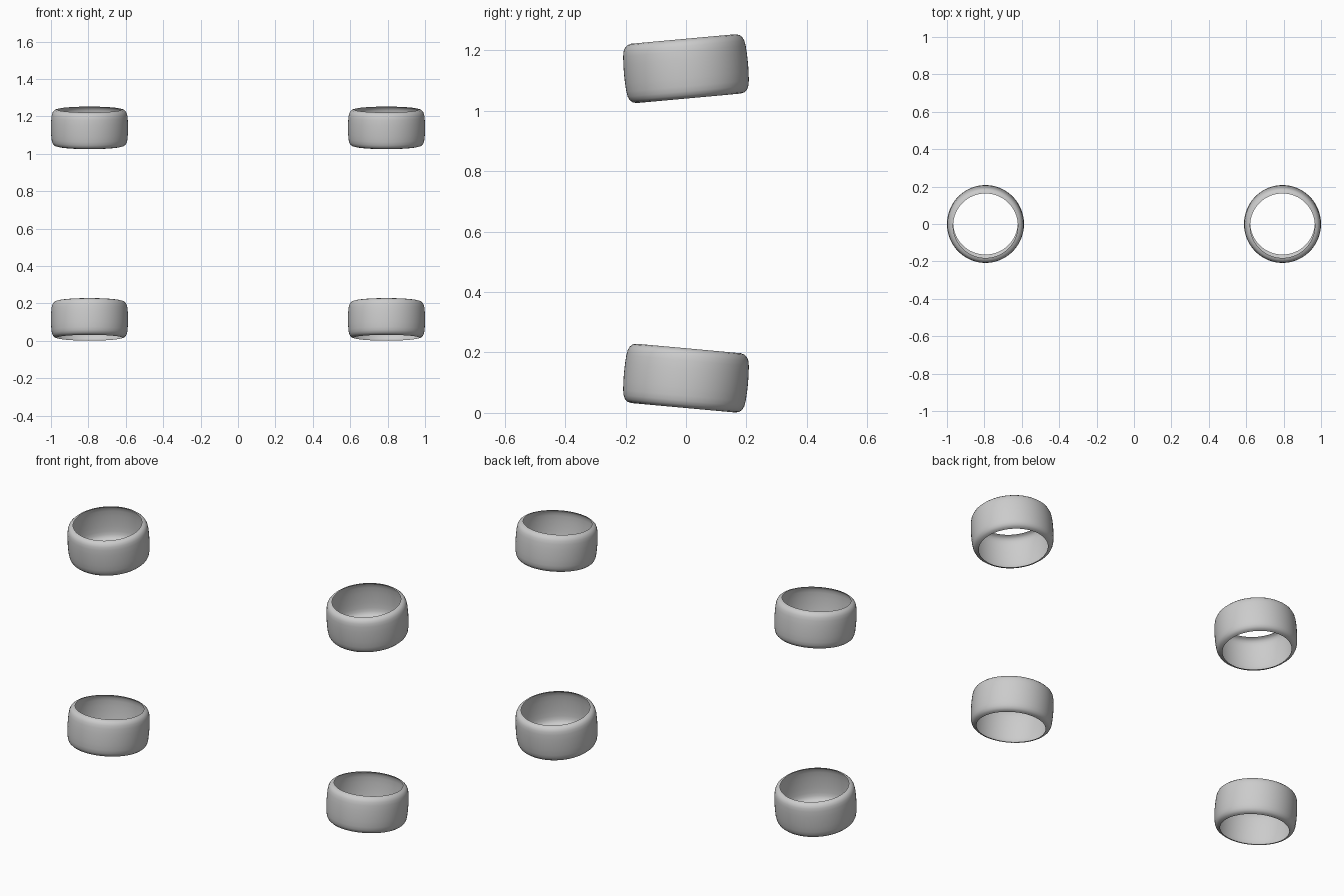
import bpy, bmesh, math
from mathutils import Matrix

if "Cube" in bpy.data.objects:
    bpy.data.objects.remove(bpy.data.objects["Cube"])

# Upper half of the band's bulged cross-section (radius, height); mirrored for the lower half
HALF = [(0.206, 0.0), (0.2053, 0.03), (0.2035, 0.058), (0.2005, 0.075),
        (0.195, 0.087), (0.186, 0.095), (0.173, 0.0985)]
PROFILE = [(r, -z) for r, z in reversed(HALF[1:])] + HALF
SIDES = 64


def band(name, x, z, tilt):
    """Thin open ring with rolled-in rims, tilted about x."""
    bm = bmesh.new()
    loops = [[bm.verts.new((r * math.cos(2 * math.pi * i / SIDES),
                            r * math.sin(2 * math.pi * i / SIDES), h))
              for i in range(SIDES)] for r, h in PROFILE]
    for a, b in zip(loops, loops[1:]):
        for i in range(SIDES):
            j = (i + 1) % SIDES
            bm.faces.new((a[i], a[j], b[j], b[i])).smooth = True
    bm.transform(Matrix.Rotation(math.radians(tilt), 4, 'X'))
    mesh = bpy.data.meshes.new(name)
    bm.to_mesh(mesh)
    bm.free()
    ob = bpy.data.objects.new(name, mesh)
    ob.location = (x, 0, z)
    bpy.context.collection.objects.link(ob)


# Two upper bands lean forward, two lower bands lean back
for side, sx in (("left", -1), ("right", 1)):
    band("upper_band_" + side, sx * 0.794, 1.139, 5.2)
    band("lower_band_" + side, sx * 0.794, 0.115, -5.2)
